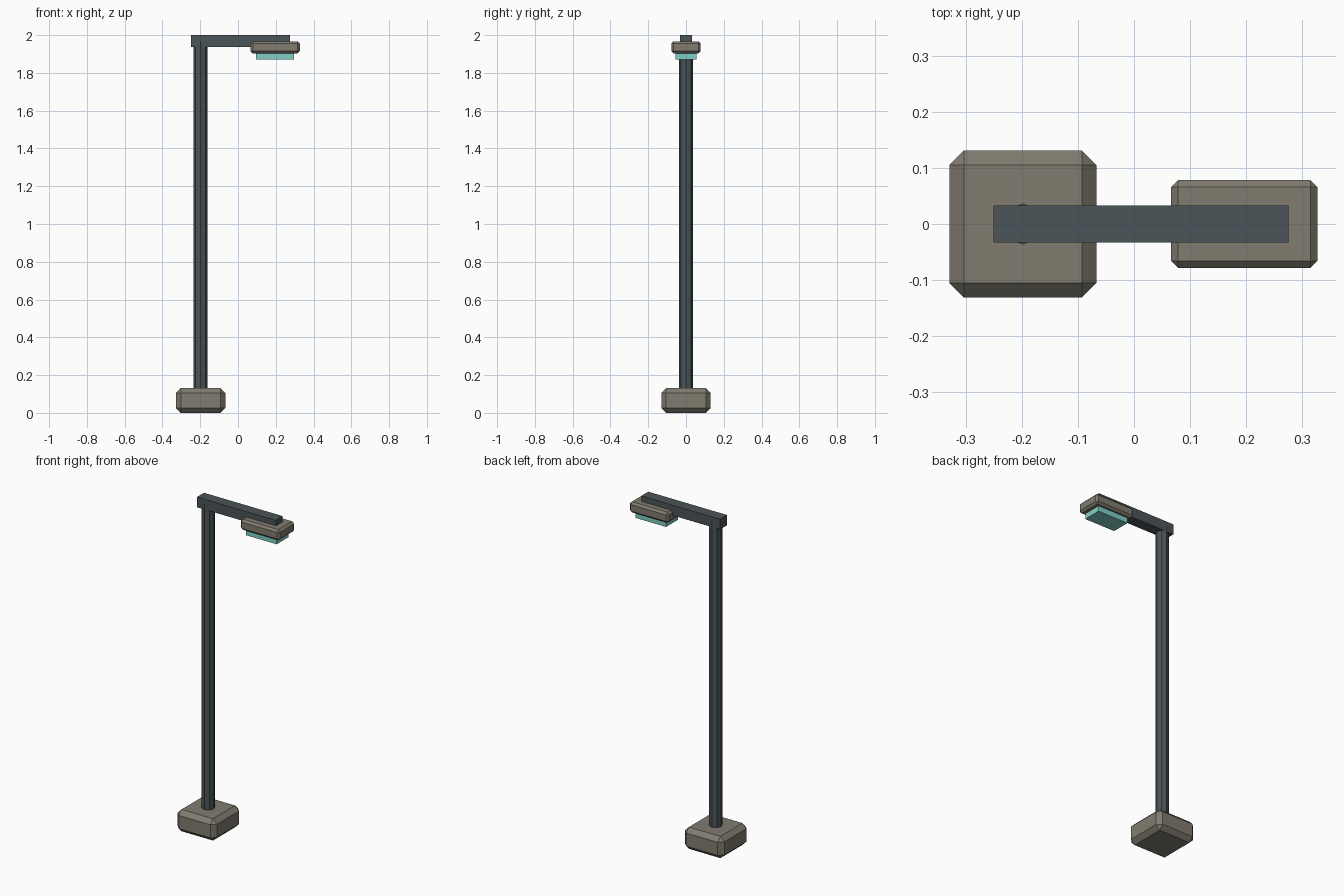
import bpy
import bmesh
from mathutils import Matrix

cube = bpy.data.objects.get("Cube")
if cube:
    bpy.data.objects.remove(cube, do_unlink=True)


def material(name, colour):
    mat = bpy.data.materials.new(name)
    mat.use_nodes = True
    mat.diffuse_color = (*colour, 1)
    mat.node_tree.nodes["Principled BSDF"].inputs["Base Color"].default_value = (*colour, 1)
    return mat


def finish(name, bm, mat):
    mesh = bpy.data.meshes.new(name)
    bm.to_mesh(mesh)
    bm.free()
    mesh.materials.append(mat)
    obj = bpy.data.objects.new(name, mesh)
    bpy.context.scene.collection.objects.link(obj)
    return obj


def box(name, low, high, mat, chamfer=0):
    """Box between two corners, with optional single-step chamfered edges."""
    bm = bmesh.new()
    size = [b - a for a, b in zip(low, high)]
    centre = [(a + b) / 2 for a, b in zip(low, high)]
    bmesh.ops.create_cube(bm, size=1, matrix=Matrix.Translation(centre) @ Matrix.Diagonal((*size, 1)))
    if chamfer:
        bmesh.ops.bevel(bm, geom=bm.edges[:], offset=chamfer, segments=1,
                        profile=0.5, affect='EDGES')
    return finish(name, bm, mat)


def post(name, x, bottom, top, radius, sides, mat):
    bm = bmesh.new()
    bmesh.ops.create_cone(bm, cap_ends=True, segments=sides, radius1=radius, radius2=radius,
                          depth=top - bottom,
                          matrix=Matrix.Translation((x, 0, (bottom + top) / 2)))
    return finish(name, bm, mat)


stone = material("warm grey", (0.22, 0.20, 0.16))
steel = material("dark blue grey", (0.070, 0.089, 0.098))
glow = material("pale turquoise", (0.22, 0.62, 0.56))

# Footing and octagonal pole
box("base", (-0.329, -0.131, 0), (-0.067, 0.131, 0.131), stone, 0.026)
post("pole", -0.198, 0.1, 1.967, 0.0365, 8, steel)

# Horizontal arm carrying the lamp
box("arm", (-0.25, -0.033, 1.938), (0.275, 0.033, 2.0), steel)
box("lamp_housing", (0.066, -0.078, 1.903), (0.327, 0.078, 1.967), stone, 0.0125)
box("lamp_lens", (0.094, -0.056, 1.87), (0.297, 0.056, 1.91), glow)
